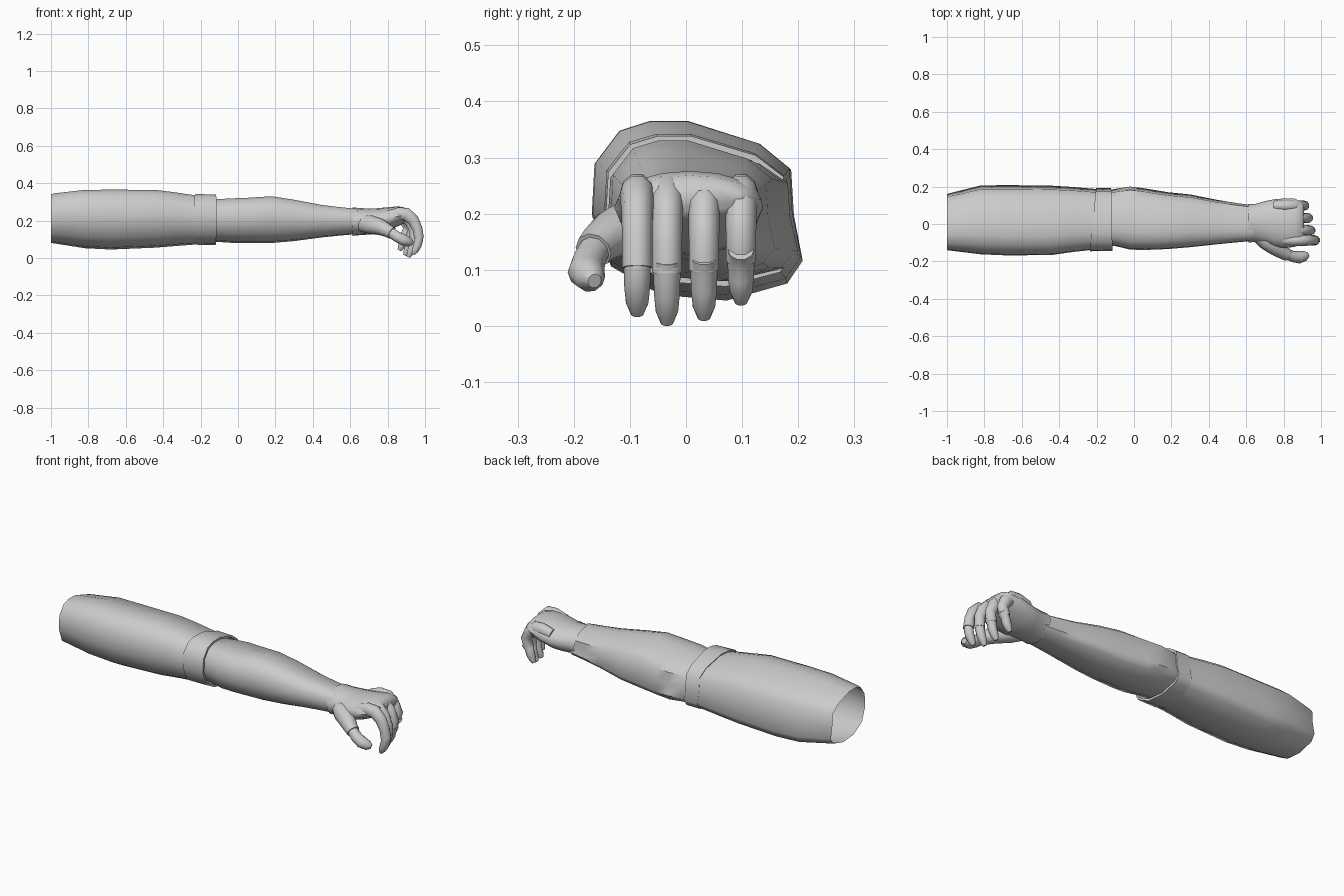
import bpy, bmesh, math
from mathutils import Vector

cube = bpy.data.objects.get("Cube")
if cube:
    bpy.data.objects.remove(cube, do_unlink=True)

mat = bpy.data.materials.new("light grey")
mat.use_nodes = True
grey = (0.6, 0.6, 0.6, 1)
mat.diffuse_color = grey
mat.node_tree.nodes["Principled BSDF"].inputs["Base Color"].default_value = grey


def loft(name, rings, cap_start=False, cap_end=False):
    """Skin a list of point rings and smooth the result."""
    bm = bmesh.new()
    rows = [[bm.verts.new(p) for p in ring] for ring in rings]
    n = len(rows[0])
    for a, b in zip(rows, rows[1:]):
        for i in range(n):
            j = (i + 1) % n
            bm.faces.new((a[i], a[j], b[j], b[i]))
    if cap_start:
        bm.faces.new(rows[0][::-1])
    if cap_end:
        bm.faces.new(rows[-1])
    bmesh.ops.recalc_face_normals(bm, faces=bm.faces)
    me = bpy.data.meshes.new(name)
    bm.to_mesh(me)
    bm.free()
    me.materials.append(mat)
    ob = bpy.data.objects.new(name, me)
    bpy.context.collection.objects.link(ob)
    bpy.ops.object.select_all(action='DESELECT')
    ob.select_set(True)
    bpy.context.view_layer.objects.active = ob
    bpy.ops.object.shade_smooth_by_angle(angle=math.radians(50))
    return ob


# Lopsided arm cross-section (y, z), scaled to each station's box
SECTION = [(0, .365), (.13, .325), (.187, .28), (.192, .2), (.208, .12), (.18, .08),
           (.07, .05), (-.05, .06), (-.14, .11), (-.175, .2), (-.17, .29),
           (-.125, .348), (-.07, .365)]
ARM = [((y + .175) / .383, (z - .05) / .315) for y, z in SECTION]
ROUND = [(.5 + .5 * math.cos(math.tau * i / 16), .5 + .5 * math.sin(math.tau * i / 16))
         for i in range(16)]


def station(shape, x, y0, y1, z0, z1, slant=0):
    """Cross-section at x filling the box y0..y1, z0..z1."""
    return [(x + slant * (y0 + u * (y1 - y0)), y0 + u * (y1 - y0), z0 + v * (z1 - z0))
            for u, v in shape]


def tube(name, path, start=True, end=True, n=10):
    """Tube along (x, y, z, half width, half thickness) points."""
    pts = [Vector(p[:3]) for p in path]
    rings = []
    for i, (x, y, z, w, h) in enumerate(path):
        t = (pts[min(i + 1, len(pts) - 1)] - pts[max(i - 1, 0)]).normalized()
        side = Vector((0, 1, 0))
        side = (side - t * side.dot(t)).normalized()
        up = t.cross(side)
        rings.append([pts[i] + side * w * math.cos(math.tau * k / n)
                      + up * h * math.sin(math.tau * k / n) for k in range(n)])
    return loft(name, rings, start, end)


# Upper arm sleeve, open at the shoulder
loft("upper_sleeve", [station(ARM, *s) for s in [
    (-1, -.14, .16, .08, .34), (-.985, -.142, .165, .078, .345),
    (-.82, -.162, .206, .052, .364), (-.68, -.168, .208, .045, .365),
    (-.44, -.166, .205, .055, .364), (-.33, -.15, .198, .064, .35),
    (-.21, -.137, .188, .073, .332), (-.14, -.135, .185, .078, .328)]])

# Folded cuff with an inner lip
loft("sleeve_cuff", [station(ARM, *s) for s in [
    (-.215, -.13, .18, .08, .325, .1), (-.222, -.146, .192, .07, .342, .1),
    (-.118, -.143, .192, .07, .338, -.02), (-.118, -.132, .18, .082, .326, -.02),
    (-.17, -.125, .17, .09, .318)]])

# Forearm
loft("forearm", [station(ARM, *s) for s in [
    (-.18, -.11, .17, .092, .308), (-.1, -.118, .188, .085, .315),
    (-.02, -.137, .2, .08, .319), (.06, -.139, .19, .08, .322),
    (.18, -.134, .17, .08, .33), (.3, -.124, .158, .09, .311),
    (.45, -.108, .128, .11, .283), (.55, -.098, .112, .12, .271),
    (.64, -.09, .1, .128, .262)]])

# Glove back and palm
loft("glove_palm", [station(ROUND, *s) for s in [
    (.635, -.085, .095, .132, .258), (.612, -.098, .106, .118, .27),
    (.65, -.097, .108, .122, .267), (.7, -.105, .122, .125, .264),
    (.75, -.122, .132, .13, .266), (.81, -.128, .137, .15, .272),
    (.86, -.122, .135, .172, .276), (.895, -.108, .12, .19, .268),
    (.91, -.085, .1, .205, .25)]], cap_end=True)

# Palm heel running into the thumb, then the bare thumb tip
tube("glove_thumb", [
    (.66, -.055, .185, .04, .045), (.71, -.09, .178, .05, .052),
    (.76, -.128, .166, .044, .045), (.8, -.155, .146, .036, .036),
    (.822, -.165, .134, .034, .034)])
tube("thumb_tip", [
    (.81, -.16, .14, .028, .028), (.85, -.174, .114, .03, .03),
    (.885, -.178, .096, .033, .031), (.915, -.17, .085, .027, .026),
    (.932, -.163, .08, .013, .013)])

# Curled fingers: gloved part and bare tip
GLOVED = [(.8, .225, .027, .028), (.86, .236, .031, .036), (.9, .234, .031, .037),
          (.937, .202, .028, .033), (.96, .155, .027, .028), (.968, .105, .027, .027)]
TIP = [(.967, .125, .023, .023), (.967, .1, .024, .024), (.96, .07, .023, .023),
       (.947, .042, .02, .019), (.937, .022, .011, .01)]
for name, y, back, low in [("index", -.087, 0, .02), ("middle", -.034, .018, .004),
                           ("ring", .032, .03, .013), ("little", .098, .05, .041)]:
    k = (.235 - low) / .213
    for part, pts in (("glove", GLOVED), ("tip", TIP)):
        tube(f"{name}_finger_{part}",
             [(x - back * (1 + .5 * (z < .12)), y, .235 + (z - .235) * k, w, h)
              for x, z, w, h in pts])
